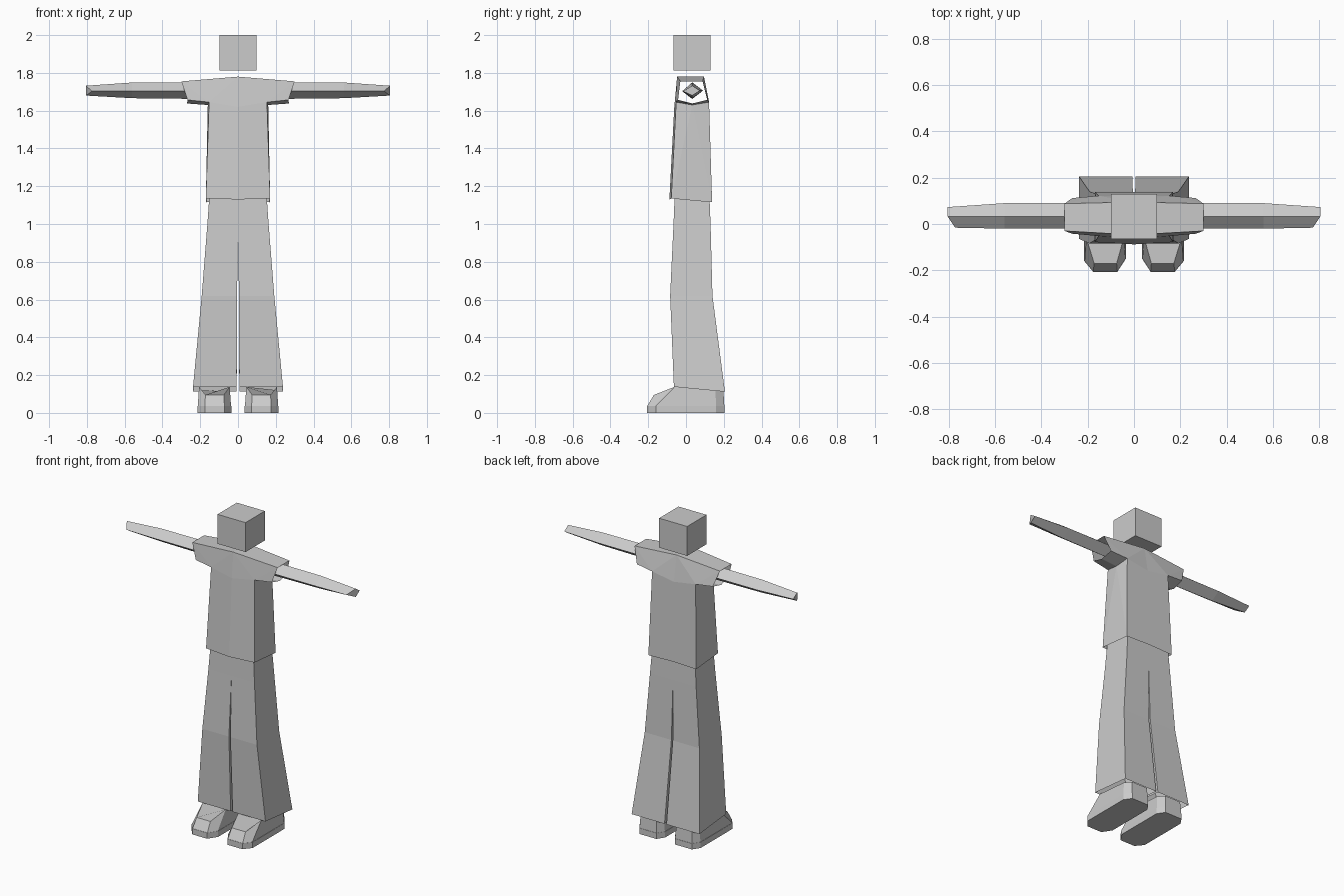
import bpy, bmesh

if "Cube" in bpy.data.objects:
    bpy.data.objects.remove(bpy.data.objects["Cube"])


def build(name, verts, faces, mirror=True):
    bm = bmesh.new()
    vs = [bm.verts.new(v) for v in verts]
    for f in faces:
        bm.faces.new([vs[i] for i in f])
    bmesh.ops.recalc_face_normals(bm, faces=bm.faces[:])
    me = bpy.data.meshes.new(name)
    bm.to_mesh(me)
    bm.free()
    ob = bpy.data.objects.new(name, me)
    bpy.context.collection.objects.link(ob)
    if mirror:
        m = ob.modifiers.new("Mirror", 'MIRROR')
        m.merge_threshold = 0.0005
    return ob


def loft(name, rings, caps=(), skip=()):
    """Bridge rings of equal length; caps are ring indices to fill, skip are (ring, side) gaps."""
    n = len(rings[0])
    faces = [(r * n + i, r * n + (i + 1) % n, (r + 1) * n + (i + 1) % n, (r + 1) * n + i)
             for r in range(len(rings) - 1) for i in range(n) if (r, i) not in skip]
    faces += [tuple(range(c * n, c * n + n)) for c in caps]
    return build(name, [v for ring in rings for v in ring], faces)


# Head: plain cube
bpy.ops.mesh.primitive_cube_add(size=1, location=(0, 0.032, 1.907))
head = bpy.context.object
head.name = "head"
head.scale = (0.197, 0.194, 0.187)

# Shirt: half shell, open at hem and sleeve end
shirt = [
    (0, -.088, 1.13), (.17, -.078, 1.135), (.168, .138, 1.115), (0, .138, 1.12),   # 0-3 hem
    (0, -.062, 1.62), (.153, -.052, 1.645), (.153, .122, 1.645), (0, .122, 1.62),  # 4-7 chest
    (.16, .033, 1.63),                                                             # 8 armpit
    (0, -.047, 1.78), (0, .095, 1.78),                                             # 9-10 collar
    (.3, -.03, 1.755), (.3, .088, 1.755), (.267, -.042, 1.657),                    # 11-13 cuff
    (.267, .112, 1.657), (.27, .033, 1.638),                                       # 14-15 cuff
]
build("shirt", shirt, [
    (0, 1, 5, 4), (2, 3, 7, 6), (1, 2, 8), (1, 8, 5), (2, 6, 8),
    (4, 5, 9), (5, 11, 9), (5, 13, 11), (7, 10, 6), (6, 10, 12), (6, 12, 14),
    (9, 11, 12, 10), (5, 8, 15, 13), (8, 6, 14, 15)])


# Arms: tapering diamond section
def diamond(x, front_x, lo, hi, back, front=-.02):
    return [(front_x, front, 1.703), (x, .033, hi), (x, back, 1.706), (x, .033, lo)]


loft("arms", [diamond(.2, .2, 1.662, 1.75, .09), diamond(.56, .56, 1.666, 1.749, .09),
              diamond(.805, .773, 1.68, 1.732, .073, -.016)], caps=(0, 2))


# Trousers: flared legs joined above the crotch, open hems
def leg(xi, xo, yf, yb, zf, zb):
    return [(xi, yf, zf), (xo, yf, zf), (xo, yb, zb), (xi, yb, zb)]


loft("trousers", [leg(0, .148, -.058, .122, 1.2, 1.2), leg(0, .162, -.066, .13, 1.0, 1.0),
                  leg(.005, .192, -.084, .14, .62, .62),
                  leg(.007, .238, -.064, .206, .138, .112)], skip=((0, 3),))


# Shoes: chamfered sole and sloping upper
def outline(z, g=0.0):
    return [(.072, -.207 + g, z), (.176, -.207 + g, z), (.215 - g, -.16, z), (.215 - g, .16, z),
            (.185, .205 - g, z), (.065, .205 - g, z), (.035 + g, .16, z), (.035 + g, -.15, z)]


loft("shoe_soles", [outline(0), outline(.037)], caps=(0, 1))
upper = [(.075, -.17, .095), (.172, -.17, .095), (.206, -.06, .138), (.206, .155, .12),
         (.18, .198, .115), (.07, .198, .115), (.044, .155, .12), (.044, -.06, .138)]
loft("shoe_uppers", [outline(.037, .002), upper], caps=(1,))
